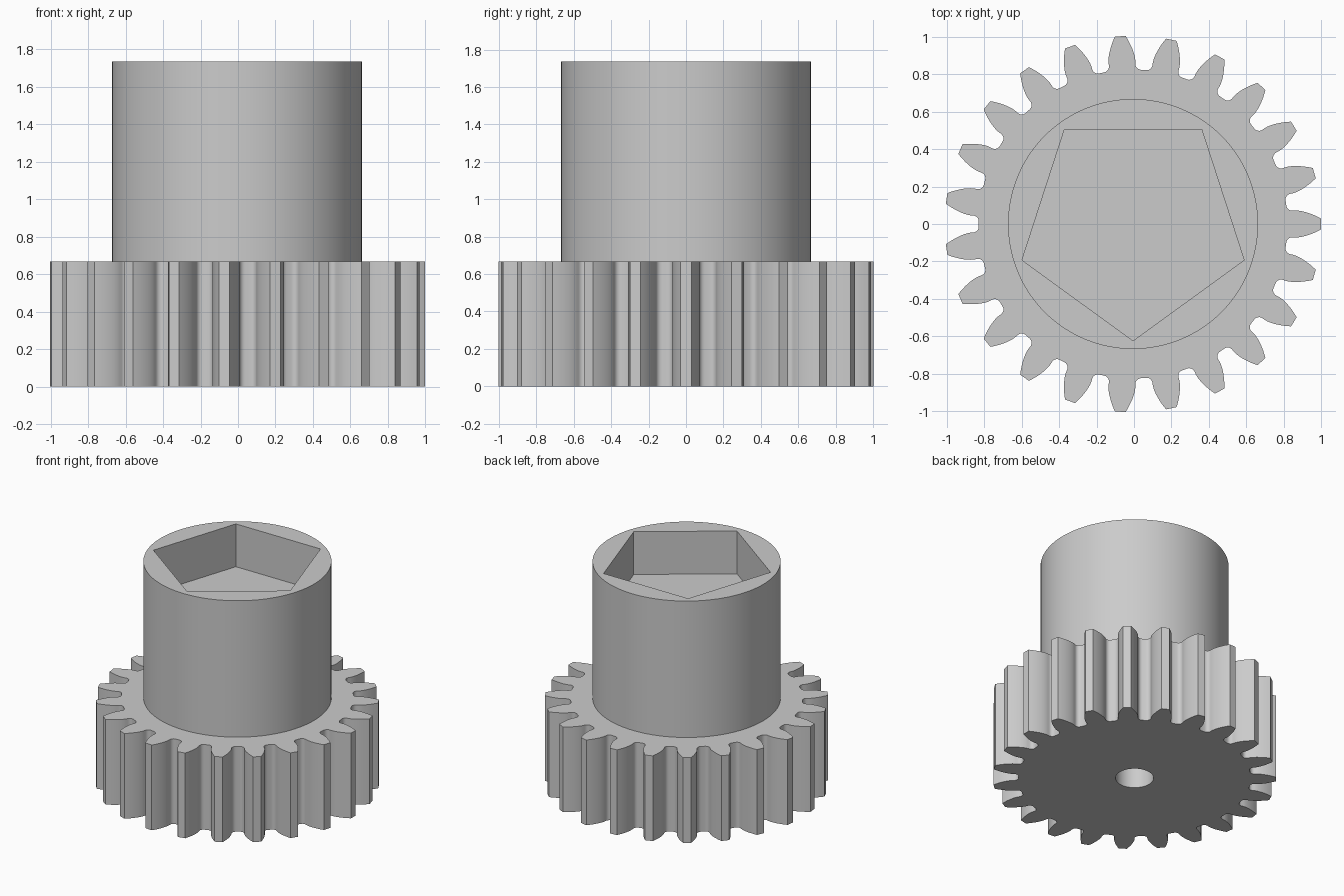
import bpy
import bmesh
from math import sin, cos, tan, acos, pi, radians, sqrt

if "Cube" in bpy.data.objects:
    bpy.data.objects.remove(bpy.data.objects["Cube"])

AXIS_X = -0.005
TEETH = 23
TIP_R = 1.0045
GEAR_TOP = 0.667
HUB_TOP = 1.735
HUB_R = 0.667
SOCKET_FLOOR = 1.4

grey = bpy.data.materials.new("plain grey")
grey.use_nodes = True
grey.diffuse_color = (0.6, 0.6, 0.6, 1)
grey.node_tree.nodes["Principled BSDF"].inputs["Base Color"].default_value = (0.6, 0.6, 0.6, 1)


def prism(name, outline, z0, z1):
    """Straight solid with the given (x, y) outline."""
    bm = bmesh.new()
    base = bm.faces.new([bm.verts.new((x + AXIS_X, y, z0)) for x, y in outline])
    top = bmesh.ops.extrude_face_region(bm, geom=[base])["geom"]
    bmesh.ops.translate(bm, vec=(0, 0, z1 - z0),
                        verts=[v for v in top if isinstance(v, bmesh.types.BMVert)])
    bmesh.ops.recalc_face_normals(bm, faces=bm.faces)
    mesh = bpy.data.meshes.new(name)
    bm.to_mesh(mesh)
    bm.free()
    mesh.materials.append(grey)
    obj = bpy.data.objects.new(name, mesh)
    bpy.context.collection.objects.link(obj)
    return obj


def polygon(sides, radius, start=0.0):
    angles = [start + 2 * pi * i / sides for i in range(sides)]
    return [(radius * cos(a), radius * sin(a)) for a in angles]


def gear_outline():
    """Involute teeth with rounded roots, first tooth on +x."""
    module = TIP_R * 2 / (TEETH + 2)
    pitch_r = module * TEETH / 2
    root_r = pitch_r - 1.25 * module
    pressure = radians(20)
    base_r = pitch_r * cos(pressure)
    base_half = pi / (2 * TEETH) + tan(pressure) - pressure

    flank = []  # (radius, half angle) from root to tip
    fillet = 0.03
    for i in range(6):
        a = pi / 2 * i / 5
        flank.append((root_r + fillet * (1 - cos(a)),
                      base_half + fillet * (1 - sin(a)) / root_r))
    for i in range(9):
        r = base_r + (TIP_R - base_r) * i / 8
        a = acos(min(1.0, base_r / r))
        flank.append((r, base_half - (tan(a) - a)))

    tooth = [(r, -a) for r, a in flank] + [(r, a) for r, a in reversed(flank)]
    points = []
    for t in range(TEETH):
        turn = 2 * pi * t / TEETH
        points += [(r * cos(a + turn), r * sin(a + turn)) for r, a in tooth]
    return points


def cut(obj, cutter):
    """Subtract the cutter for good and remove it."""
    bpy.ops.object.select_all(action="DESELECT")
    bpy.context.view_layer.objects.active = obj
    obj.select_set(True)
    mod = obj.modifiers.new("cut", "BOOLEAN")
    mod.operation = "DIFFERENCE"
    mod.solver = "EXACT"
    mod.object = cutter
    bpy.ops.object.modifier_apply(modifier=mod.name)
    bpy.data.objects.remove(cutter)
    bpy.ops.object.shade_smooth_by_angle(angle=radians(25))


# Toothed wheel with a round shaft hole from below
gear = prism("gear_wheel", gear_outline(), 0, GEAR_TOP)
cut(gear, prism("shaft_hole", polygon(48, 0.135), -0.1, GEAR_TOP + 0.1))

# Round hub with a five-sided socket, point towards the front
hub = prism("hub", polygon(128, HUB_R), GEAR_TOP, HUB_TOP)
cut(hub, prism("socket", polygon(5, 0.623, -pi / 2), SOCKET_FLOOR, HUB_TOP + 0.1))
